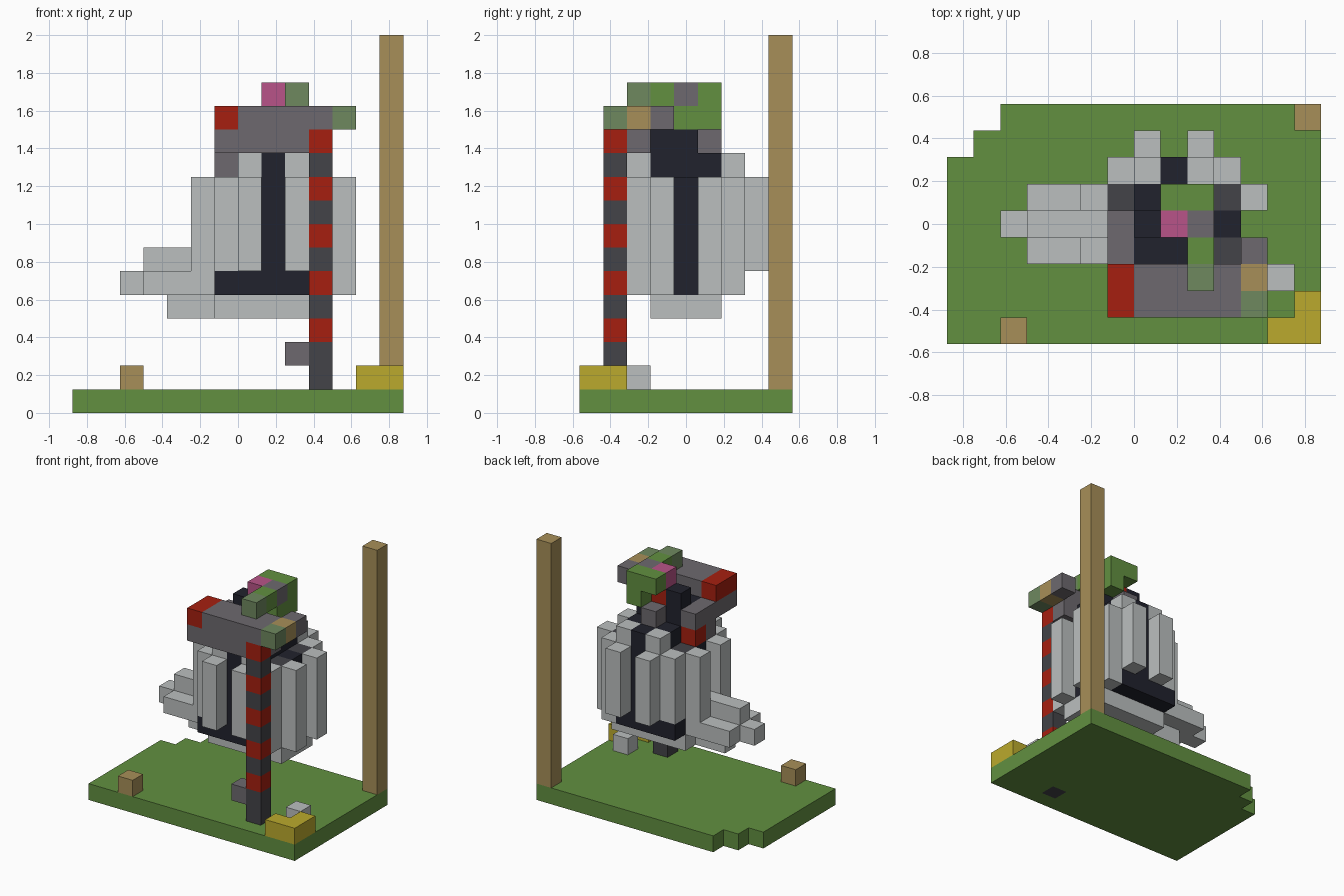
import bpy, bmesh, math
from mathutils import Vector

cube = bpy.data.objects.get("Cube")
if cube:
    bpy.data.objects.remove(cube, do_unlink=True)

U = 0.125                                # size of one block
ORIGIN = Vector((-7 * U, -4.5 * U, 0))


def linear(c):
    c /= 255
    return c / 12.92 if c <= 0.04045 else ((c + 0.055) / 1.055) ** 2.4


def material(name, *rgb):
    m = bpy.data.materials.new(name)
    m.use_nodes = True
    col = [linear(c) for c in rgb] + [1]
    m.diffuse_color = col
    m.node_tree.nodes["Principled BSDF"].inputs["Base Color"].default_value = col
    return m


GREEN = material("grass green", 98, 144, 64)
WHITE = material("pale grey", 187, 191, 191)
BLACK = material("blue black", 33, 34, 45)
GREY = material("mid grey", 109, 105, 110)
CHAR = material("charcoal", 67, 67, 72)
RED = material("red", 166, 31, 16)
TAN = material("tan", 167, 143, 88)
YELLOW = material("yellow", 187, 170, 45)
PINK = material("pink", 184, 84, 136)
SAGE = material("sage", 110, 136, 95)

blocks = {}


def fill(part, mat, xs, ys, zs):
    """Fill block ranges (inclusive pairs or single numbers); later fills win."""
    span = lambda r: range(r[0], r[1] + 1) if isinstance(r, tuple) else (r,)
    for i in span(xs):
        for j in span(ys):
            for k in span(zs):
                blocks[i, j, k] = (part, mat)


# Ground slab with a stepped back corner
fill("ground", GREEN, (0, 13), (0, 6), 0)
fill("ground", GREEN, (1, 13), 7, 0)
fill("ground", GREEN, (2, 13), 8, 0)

# Things standing on the ground
fill("tall_post", TAN, 13, 8, (1, 15))
fill("stump", TAN, 2, 0, 1)
fill("yellow_corner", YELLOW, (12, 13), 0, 1)
fill("yellow_corner", YELLOW, 13, 1, 1)
fill("pale_stone", WHITE, 12, 2, 1)

# Dark body core
fill("body", BLACK, (6, 10), (2, 6), (5, 9))
fill("body", BLACK, 8, (2, 6), 10)
fill("body", BLACK, (7, 9), (3, 5), 10)
fill("body", BLACK, (7, 9), (3, 4), 11)
fill("body", BLACK, 7, 4, 12)
for i, j in ((6, 5), (10, 3), (10, 5), (6, 3)):
    fill("body", CHAR, i, j, 9)

# Pale slats around the body, mirrored front to back and side to side
for j_edge, j_mid in ((1, 2), (7, 6)):
    for i in (7, 9):
        fill("slats", WHITE, i, j_edge, (6, 9))
        fill("slats", WHITE, i, j_mid, (6, 10))
    fill("slats", WHITE, 6, j_mid, (6, 9))
    fill("slats", WHITE, 10, j_mid, (5, 9))
for j in (3, 5):
    for i in (5, 11):
        fill("slats", WHITE, i, j, (5, 9))

# Pale underside and tail
fill("underside", WHITE, (6, 10), (3, 5), 4)
fill("underside", WHITE, (4, 5), 4, 4)
fill("tail", WHITE, (3, 4), (3, 5), 5)
fill("tail", WHITE, (2, 5), 4, 5)
fill("tail", WHITE, (3, 5), 4, 6)

# Grey beam across the front, with its red end and hooked tip
fill("beam", GREY, (6, 10), (1, 2), (11, 12))
fill("beam", RED, 6, (1, 2), 12)
fill("beam", GREY, 6, (3, 4), 11)
fill("beam", GREY, 6, 3, 10)
fill("beam", RED, 6, 4, 10)
fill("beam", SAGE, 11, 1, 12)
fill("beam", TAN, 11, 2, 12)
fill("beam", GREY, 11, 3, 12)

# Green crest on top
fill("crest", GREEN, 9, (3, 5), 13)
fill("crest", GREEN, 8, 5, 13)
fill("crest", GREEN, 9, (4, 5), 12)
fill("crest", SAGE, 9, 2, 13)
fill("crest", GREY, 9, 4, 13)
fill("crest", PINK, 8, 4, 13)
fill("crest", RED, 8, 4, 12)
fill("crest", GREY, 8, 5, 11)

# Striped pole with a small peg
for k in range(0, 12):
    fill("striped_pole", RED if k > 2 and k % 2 else CHAR, 10, 1, k)
fill("peg", GREY, 9, 1, 2)

# Turn each part into a mesh of its exposed block sides
SIDES = [Vector(d) for d in ((1, 0, 0), (-1, 0, 0), (0, 1, 0),
                             (0, -1, 0), (0, 0, 1), (0, 0, -1))]


def build(part):
    bm = bmesh.new()
    mats = []
    for cell, (name, mat) in blocks.items():
        if name != part:
            continue
        if mat not in mats:
            mats.append(mat)
        centre = Vector(cell) + Vector((0.5, 0.5, 0.5))
        for n in SIDES:
            if tuple(int(a + b) for a, b in zip(cell, n)) in blocks:
                continue
            s = Vector((n.y, n.z, n.x))
            t = n.cross(s)
            corners = [centre + (n + s * a + t * b) / 2
                       for a, b in ((-1, -1), (1, -1), (1, 1), (-1, 1))]
            face = bm.faces.new([bm.verts.new(ORIGIN + c * U) for c in corners])
            face.material_index = mats.index(mat)
    bmesh.ops.remove_doubles(bm, verts=bm.verts, dist=U / 100)
    bmesh.ops.dissolve_limit(bm, angle_limit=math.radians(1), verts=bm.verts,
                             edges=bm.edges, delimit={'MATERIAL'})
    mesh = bpy.data.meshes.new(part)
    bm.to_mesh(mesh)
    bm.free()
    for m in mats:
        mesh.materials.append(m)
    bpy.context.collection.objects.link(bpy.data.objects.new(part, mesh))


for part in dict.fromkeys(name for name, _ in blocks.values()):
    build(part)
